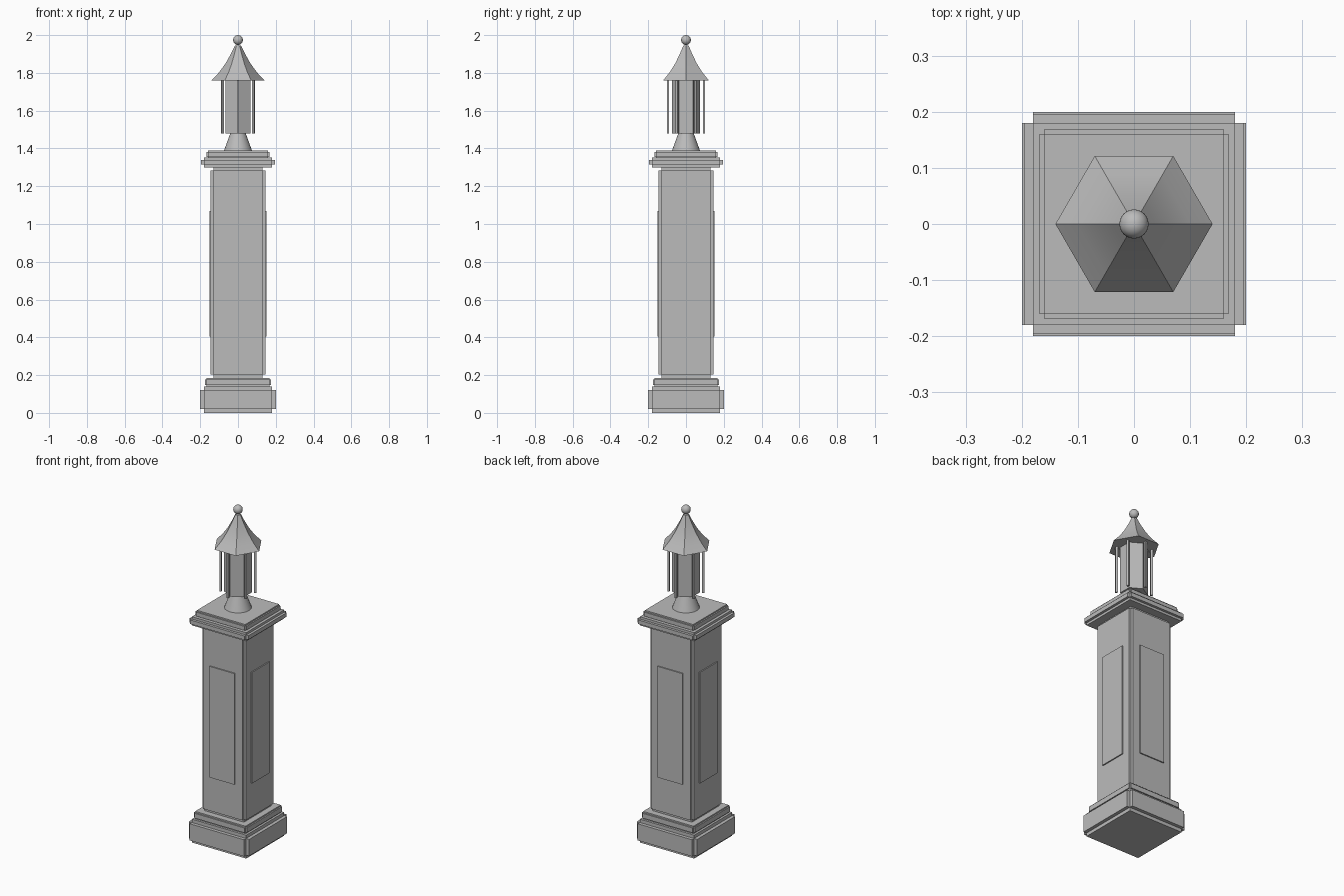
import bpy
import bmesh
from math import cos, sin, pi, radians
from mathutils import Matrix

cube = bpy.data.objects.get("Cube")
if cube:
    bpy.data.objects.remove(cube, do_unlink=True)

stone = bpy.data.materials.new("grey_stone")
stone.use_nodes = True
GREY = (0.5, 0.5, 0.5, 1)
stone.diffuse_color = GREY
stone.node_tree.nodes["Principled BSDF"].inputs["Base Color"].default_value = GREY


def add_object(name, bm, smooth=False):
    bmesh.ops.recalc_face_normals(bm, faces=bm.faces)
    mesh = bpy.data.meshes.new(name)
    bm.to_mesh(mesh)
    bm.free()
    mesh.materials.append(stone)
    obj = bpy.data.objects.new(name, mesh)
    bpy.context.collection.objects.link(obj)
    if smooth:
        bpy.ops.object.select_all(action='DESELECT')
        obj.select_set(True)
        bpy.context.view_layer.objects.active = obj
        bpy.ops.object.shade_smooth_by_angle(angle=radians(30))
    return obj


def add_box(bm, x, y, z0, z1, cx=0, cy=0, turn=0):
    """Box with half sizes x and y between two heights."""
    place = (Matrix.Translation((cx, cy, (z0 + z1) / 2))
             @ Matrix.Rotation(turn, 4, 'Z')
             @ Matrix.Diagonal((2 * x, 2 * y, z1 - z0, 1)))
    bmesh.ops.create_cube(bm, size=1, matrix=place)


def stepped_block(name, core, face, z0, z1, step):
    """Square block whose four sides carry a raised plate, leaving notched edges."""
    bm = bmesh.new()
    add_box(bm, core, core, z0, z1)
    add_box(bm, face, core, z0 + step, z1 - step)
    add_box(bm, core, face, z0 + step, z1 - step)
    return add_object(name, bm)


def lathe(name, profile, sides, start=0, smooth=False):
    """Closed solid from (radius, height) rings."""
    bm = bmesh.new()
    rings = []
    for r, z in profile:
        angles = [start + 2 * pi * i / sides for i in range(sides)]
        rings.append([bm.verts.new((r * cos(a), r * sin(a), z)) for a in angles])
    for low, high in zip(rings, rings[1:]):
        for i in range(sides):
            j = (i + 1) % sides
            bm.faces.new((low[i], low[j], high[j], high[i]))
    bm.faces.new(rings[0][::-1])
    bm.faces.new(rings[-1])
    return add_object(name, bm, smooth)


# Pillar: plinth, moulding, shaft and cap
stepped_block("plinth", 0.18, 0.2, 0, 0.14, 0.02)
stepped_block("plinth_moulding", 0.167, 0.175, 0.14, 0.185, 0.008)
stepped_block("shaft", 0.13, 0.145, 0.185, 1.3, 0.017)
stepped_block("cap_slab", 0.18, 0.195, 1.3, 1.352, 0.014)
stepped_block("cap_top", 0.16, 0.168, 1.348, 1.388, 0.008)

# Raised panels on the four sides of the shaft
bm = bmesh.new()
for x, y in ((0.152, 0.083), (0.083, 0.152)):
    add_box(bm, x, y, 0.405, 1.07)
add_object("shaft_panels", bm)

# Lantern: foot, body, posts, roof and finial
lathe("lantern_foot", [(0.075, 1.386), (0.04, 1.482)], 32, smooth=True)
lathe("lantern_body", [(0.075, 1.48), (0.075, 1.762)], 6, start=pi / 6)

bm = bmesh.new()
for k in range(6):
    a = pi / 6 + k * pi / 3
    add_box(bm, 0.006, 0.006, 1.48, 1.762, 0.095 * cos(a), 0.095 * sin(a), a)
add_object("lantern_posts", bm)

lathe("lantern_roof", [(0.14, 1.76), (0.1, 1.803), (0.066, 1.85),
                       (0.038, 1.9), (0.016, 1.945)], 6, smooth=True)

bm = bmesh.new()
bmesh.ops.create_uvsphere(bm, u_segments=24, v_segments=16, radius=0.026,
                          matrix=Matrix.Translation((0, 0, 1.974)))
add_object("finial_ball", bm, smooth=True)
